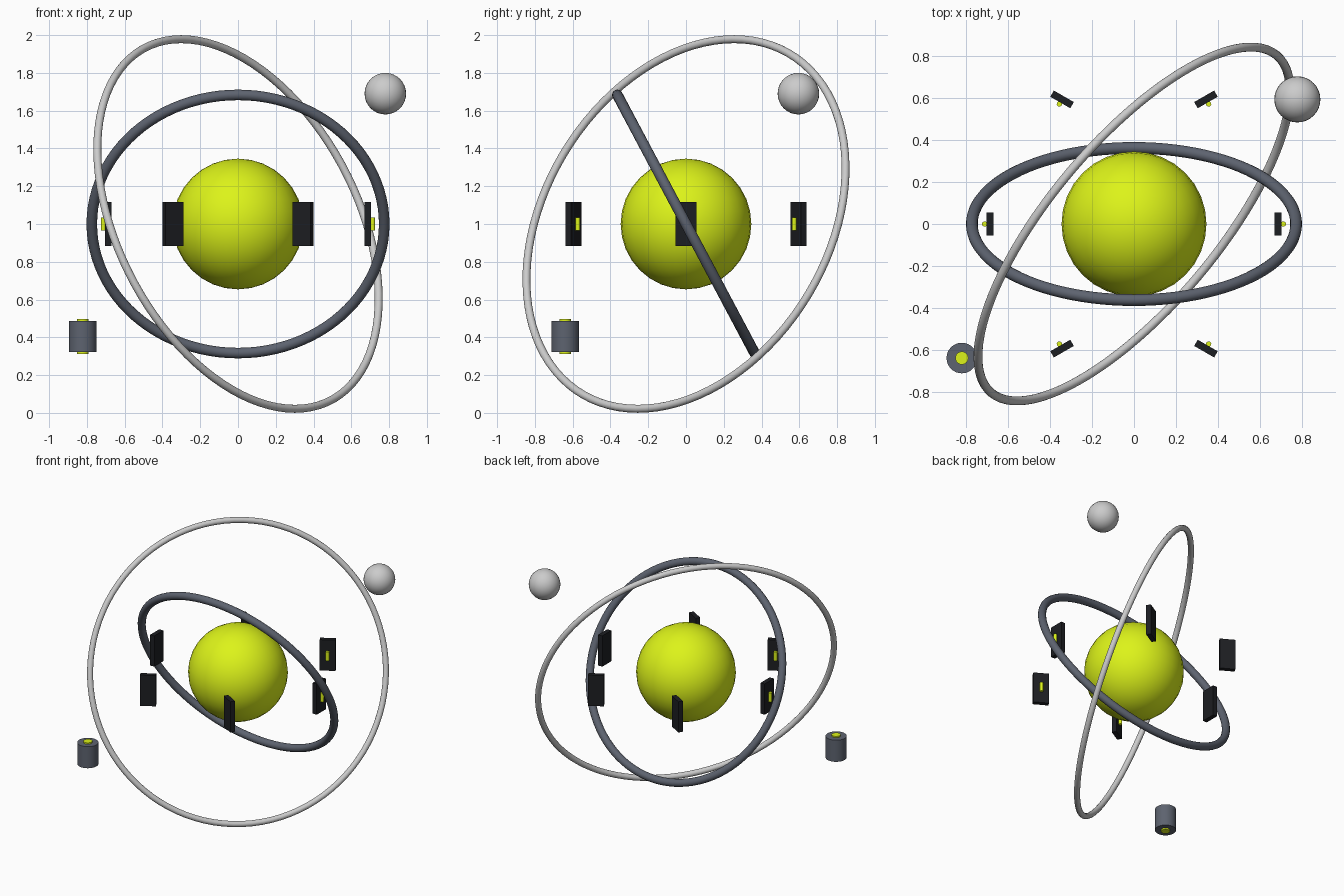
import bpy
from math import radians, cos, sin
from mathutils import Vector

if "Cube" in bpy.data.objects:
    bpy.data.objects.remove(bpy.data.objects["Cube"])

CENTER = Vector((0, 0, 1.0))


def material(name, color):
    m = bpy.data.materials.new(name)
    m.diffuse_color = (*color, 1)
    m.use_nodes = True
    m.node_tree.nodes["Principled BSDF"].inputs["Base Color"].default_value = m.diffuse_color
    return m


LIME = material("lime", (0.72, 0.90, 0.01))
SLATE = material("slate", (0.11, 0.125, 0.16))
SILVER = material("silver", (0.56, 0.56, 0.59))
BLACK = material("black", (0.012, 0.013, 0.016))


def finish(name, mat, smooth=True):
    ob = bpy.context.object
    ob.name = name
    ob.data.materials.append(mat)
    if smooth:
        bpy.ops.object.shade_smooth_by_angle(angle=radians(40))
    return ob


def ball(name, loc, r, mat):
    bpy.ops.mesh.primitive_uv_sphere_add(segments=32, ring_count=16, radius=r, location=loc)
    return finish(name, mat)


def ring(name, normal, major, minor, mat):
    rot = Vector(normal).to_track_quat('Z', 'Y').to_euler()
    bpy.ops.mesh.primitive_torus_add(major_segments=96, minor_segments=16, major_radius=major,
                                     minor_radius=minor, location=CENTER, rotation=rot)
    return finish(name, mat)


def rod(name, loc, r, height, mat, sides=32):
    bpy.ops.mesh.primitive_cylinder_add(vertices=sides, radius=r, depth=height, location=loc)
    return finish(name, mat)


# Central core and the two tilted orbit rings
ball("core", CENTER, 0.346, LIME)
tilt = radians(62)
ring("inner_ring", (0, sin(tilt), cos(tilt)), 0.774, 0.028, SLATE)
ring("outer_ring", (0.708, -0.599, 0.374), 1.055, 0.021, SILVER)

# Six panels around the core, each turned against its orbit angle, with a small lamp
for i in range(6):
    a = radians(60 * i)
    pos = CENTER + Vector((0.687 * cos(a), 0.687 * sin(a), 0))
    bpy.ops.mesh.primitive_cube_add(size=1, location=pos, rotation=(0, 0, -a))
    panel = finish(f"panel_{i}", BLACK, smooth=False)
    panel.scale = (0.034, 0.11, 0.235)
    rod(f"panel_lamp_{i}", pos + Vector((cos(a), -sin(a), 0)) * 0.026, 0.0125, 0.07, LIME, 16)

# Satellites: small moon and a canister with a glowing centre
ball("moon", (0.78, 0.595, 1.69), 0.11, SILVER)
pod = Vector((-0.822, -0.64, 0.405))
rod("canister", pod, 0.073, 0.165, SLATE)
rod("canister_core", pod, 0.031, 0.185, LIME, 24)
